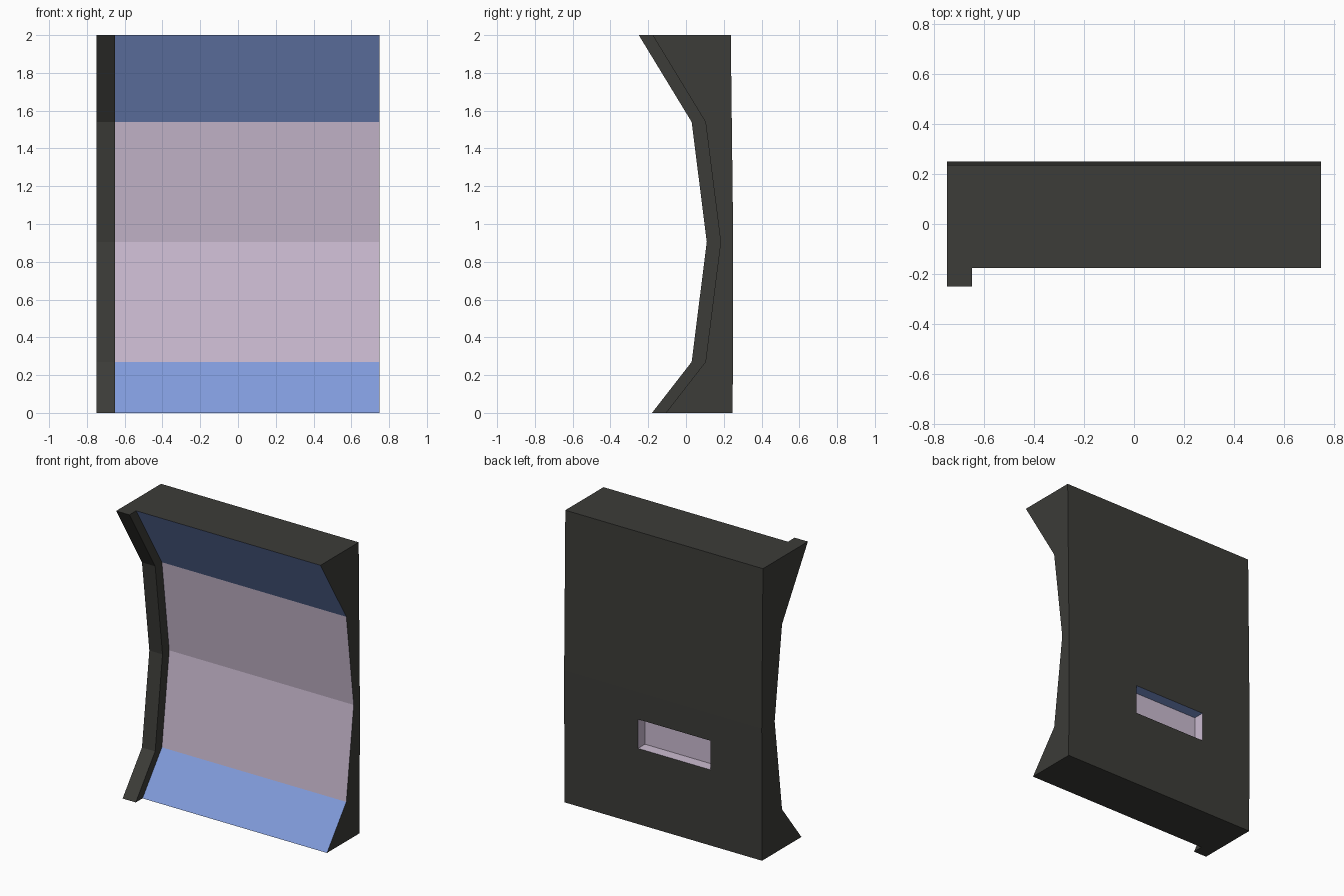
import bpy, bmesh

if "Cube" in bpy.data.objects:
    bpy.data.objects.remove(bpy.data.objects["Cube"])


def material(name, rgb):
    m = bpy.data.materials.new(name)
    m.diffuse_color = (*rgb, 1)
    m.use_nodes = True
    m.node_tree.nodes["Principled BSDF"].inputs["Base Color"].default_value = m.diffuse_color
    return m


MATS = [material("dark_grey", (0.045, 0.045, 0.04)),
        material("pale_pink", (0.60, 0.50, 0.64)),
        material("soft_blue", (0.22, 0.33, 0.71))]
DARK, PINK, BLUE = range(3)


def prism(name, profile, x0, x1, side_mats):
    """Extrude a (y, z) profile along x; side_mats colours the edge faces in order."""
    bm = bmesh.new()
    a = [bm.verts.new((x0, y, z)) for y, z in profile]
    b = [bm.verts.new((x1, y, z)) for y, z in profile]
    bm.faces.new(a)
    bm.faces.new(b[::-1])
    n = len(profile)
    for i in range(n):
        j = (i + 1) % n
        f = bm.faces.new((a[i], b[i], b[j], a[j]))
        f.material_index = side_mats[i]
    bmesh.ops.recalc_face_normals(bm, faces=bm.faces[:])
    me = bpy.data.meshes.new(name)
    bm.to_mesh(me)
    bm.free()
    for m in MATS:
        me.materials.append(m)
    ob = bpy.data.objects.new(name, me)
    bpy.context.collection.objects.link(ob)
    return ob


# Bent front outline, shared by the panel and the rim standing proud of it
front = [(-0.25, 2), (0.03, 1.54), (0.11, 0.905), (0.03, 0.27), (-0.18, 0)]
back = [(0.247, 0), (0.25, 0.905), (0.237, 2)]
inset = [(y + 0.073, z) for y, z in front]

# Main panel with coloured front bands
panel = prism("curved_panel", inset + back, -0.65, 0.75,
              [BLUE, PINK, PINK, BLUE, DARK, DARK, DARK, DARK])

# Raised rim along the left edge
prism("side_rim", front + back, -0.75, -0.65, [DARK] * 8)

# Shallow rectangular recess in the back
cutter = prism("recess_cutter", [(0.173, 0.72), (0.173, 0.52), (0.4, 0.52), (0.4, 0.72)],
               -0.36, 0.19, [PINK, PINK, PINK, BLUE])
for f in cutter.data.polygons:
    if abs(f.normal.x) > 0.9:
        f.material_index = PINK
cutter.hide_render = True
mod = panel.modifiers.new("back_recess", 'BOOLEAN')
mod.operation = 'DIFFERENCE'
mod.solver = 'EXACT'
mod.object = cutter
bpy.context.view_layer.objects.active = panel
bpy.ops.object.modifier_apply(modifier=mod.name)
bpy.data.objects.remove(cutter)
